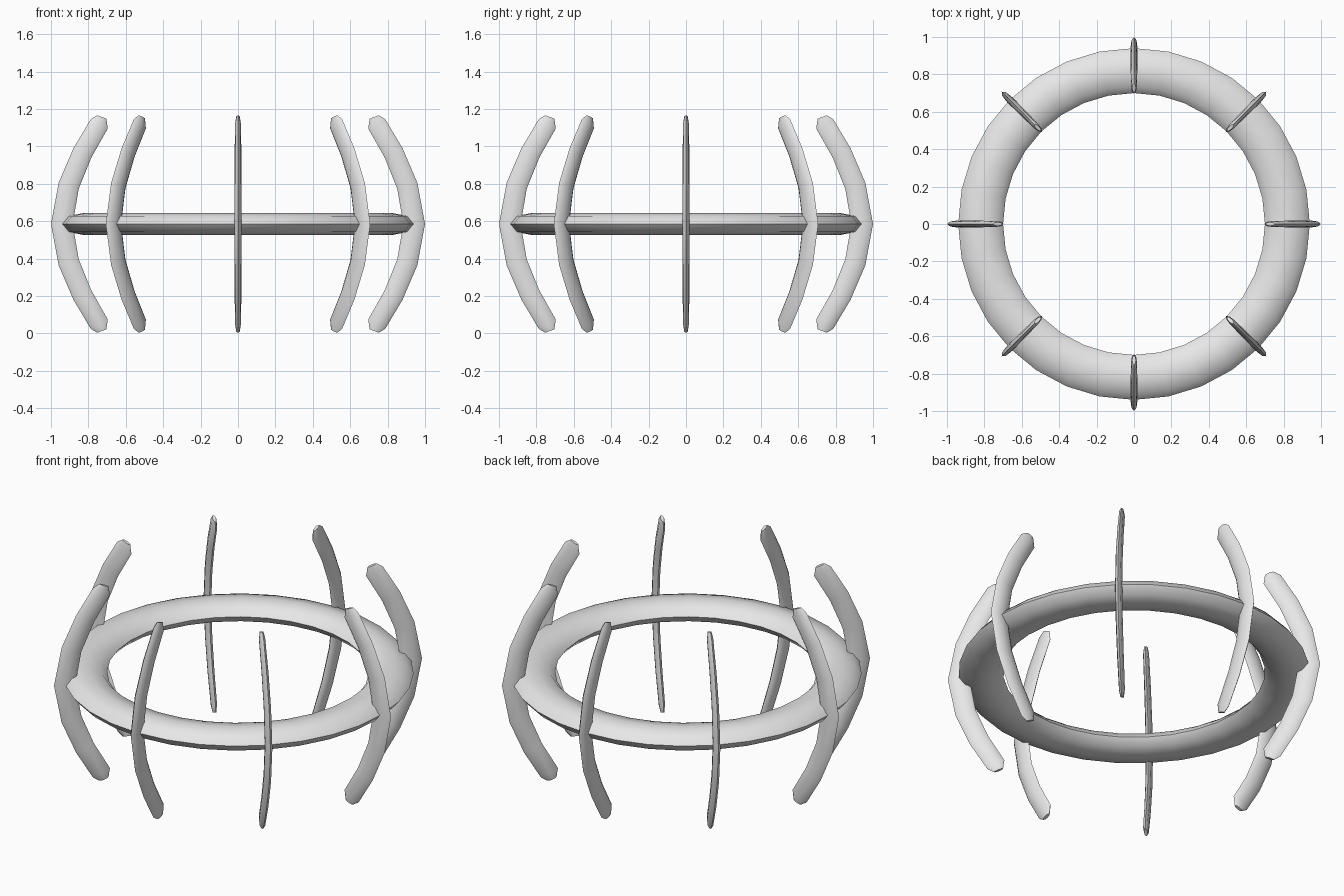
import bpy, bmesh, math
from mathutils import Vector, Matrix

cube = bpy.data.objects.get("Cube")
if cube:
    bpy.data.objects.remove(cube, do_unlink=True)

MID = 0.585   # height of the ring plane
SIDES = 8     # sides of each cross-section

grey = bpy.data.materials.new("plain grey")
grey.use_nodes = True
colour = (0.8, 0.8, 0.8, 1)
grey.diffuse_color = colour
grey.node_tree.nodes["Principled BSDF"].inputs["Base Color"].default_value = colour


def section(bm, centre, u, v, a, b):
    """Add an elliptical loop of vertices around centre."""
    angles = [math.tau * i / SIDES for i in range(SIDES)]
    return [bm.verts.new(centre + u * a * math.cos(t) + v * b * math.sin(t)) for t in angles]


def bridge(bm, first, second):
    for i in range(SIDES):
        j = (i + 1) % SIDES
        bm.faces.new((first[i], first[j], second[j], second[i]))


def finish(bm, name):
    bmesh.ops.recalc_face_normals(bm, faces=bm.faces)
    mesh = bpy.data.meshes.new(name)
    bm.to_mesh(mesh)
    bm.free()
    mesh.materials.append(grey)
    obj = bpy.data.objects.new(name, mesh)
    bpy.context.collection.objects.link(obj)
    obj.location.z = MID
    bpy.ops.object.select_all(action='DESELECT')
    obj.select_set(True)
    bpy.context.view_layer.objects.active = obj
    bpy.ops.object.shade_smooth_by_angle(angle=math.radians(60))
    return obj


# Flattened horizontal ring
bm = bmesh.new()
up = Vector((0, 0, 1))
loops = []
for k in range(32):
    out = Vector((math.cos(math.tau * k / 32), math.sin(math.tau * k / 32), 0))
    loops.append(section(bm, out * 0.82, out, up, 0.12, 0.06))
for k in range(32):
    bridge(bm, loops[k], loops[(k + 1) % 32])
finish(bm, "ring")

# Curved upright blades: radius, height, half width, half thickness
half = [(0.942, 0, 0.058, 0.019), (0.905, 0.205, 0.056, 0.019),
        (0.832, 0.38, 0.054, 0.018), (0.742, 0.535, 0.052, 0.016),
        (0.728, 0.572, 0.026, 0.01)]
path = [(r, -z, w, t) for r, z, w, t in reversed(half[1:])] + half
side = Vector((0, 1, 0))

for n in range(8):
    bm = bmesh.new()
    loops = []
    for i, (r, z, w, t) in enumerate(path):
        before, after = path[max(i - 1, 0)], path[min(i + 1, len(path) - 1)]
        along = Vector((after[0] - before[0], 0, after[1] - before[1])).normalized()
        loops.append(section(bm, Vector((r, 0, z)), side.cross(along), side, w, t))
    for first, second in zip(loops, loops[1:]):
        bridge(bm, first, second)
    bm.faces.new(loops[0])
    bm.faces.new(loops[-1])
    bmesh.ops.rotate(bm, verts=bm.verts, matrix=Matrix.Rotation(math.tau * n / 8, 3, 'Z'))
    finish(bm, f"blade_{n + 1}")
